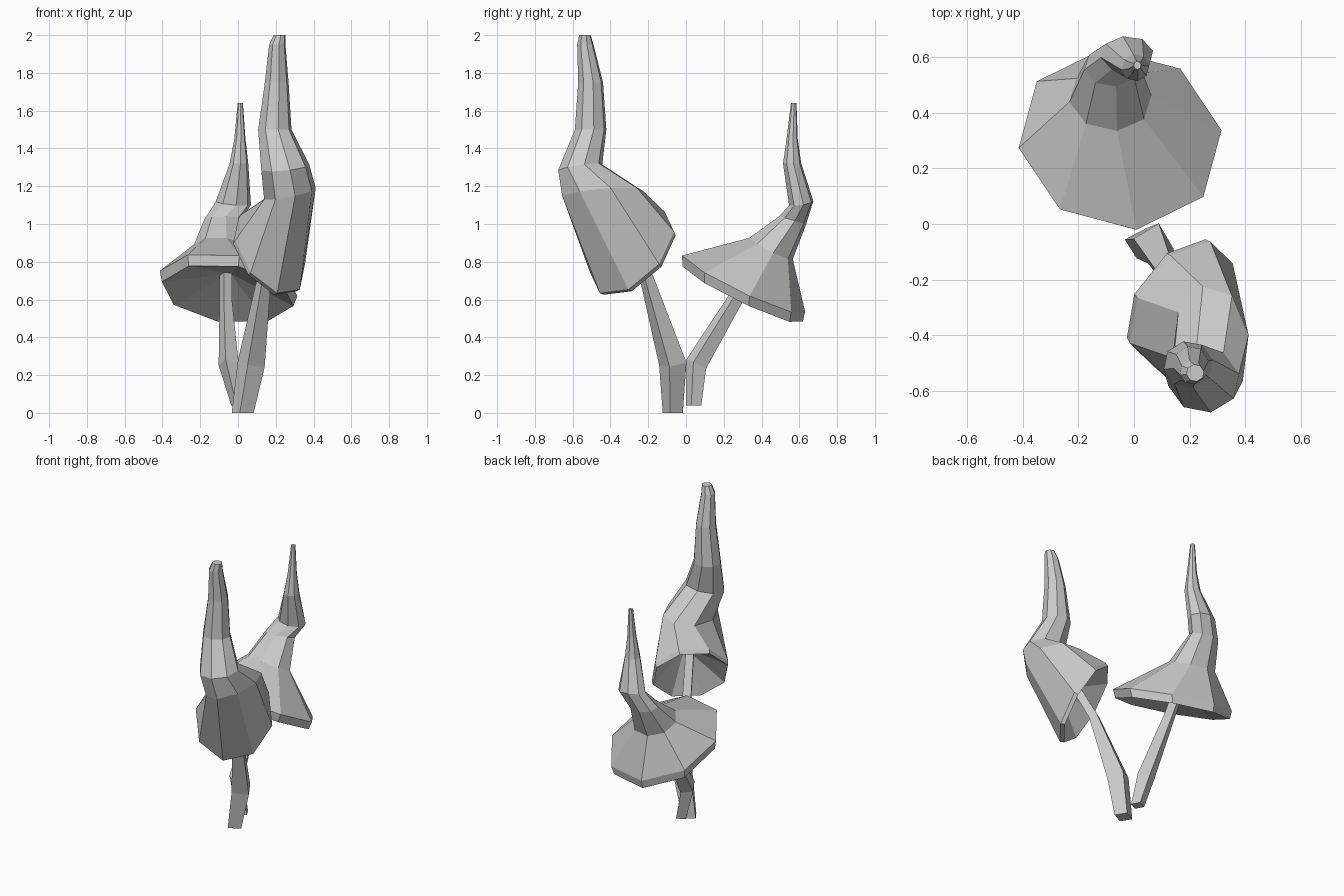
import bpy
import bmesh
from math import cos, sin, tau
from mathutils import Vector

cube = bpy.data.objects.get("Cube")
if cube:
    bpy.data.objects.remove(cube, do_unlink=True)

# One plain grey for everything
grey = bpy.data.materials.new("plain_grey")
grey.use_nodes = True
colour = (0.6, 0.6, 0.6, 1)
grey.diffuse_color = colour
grey.node_tree.nodes["Principled BSDF"].inputs["Base Color"].default_value = colour

UP = (0, 0, 1)


def add_ring(bm, centre, normal, width, depth, sides, phase):
    """Ring of vertices around centre, lying across the given normal."""
    normal = Vector(normal).normalized()
    across = Vector((1, 0, 0))
    across = (across - normal * across.dot(normal)).normalized()
    along = normal.cross(across)
    ring = []
    for i in range(sides):
        angle = phase + tau * i / sides
        offset = across * cos(angle) * width + along * sin(angle) * depth
        ring.append(bm.verts.new(Vector(centre) + offset))
    return ring


def bridge(bm, lower, upper):
    count = len(lower)
    for i in range(count):
        j = (i + 1) % count
        bm.faces.new((lower[i], lower[j], upper[j], upper[i]))


def loft(name, sections, sides, phase=0.0, hollow=None):
    """Skin a stack of rings; hollow is the depth of a concave underside."""
    bm = bmesh.new()
    rings = [add_ring(bm, *section, sides, phase) for section in sections]
    for lower, upper in zip(rings, rings[1:]):
        bridge(bm, lower, upper)
    bm.faces.new(rings[-1])
    if hollow:
        centre, normal = sections[0][:2]
        apex = bm.verts.new(Vector(centre) + Vector(normal).normalized() * hollow)
        rim = rings[0]
        for i in range(sides):
            bm.faces.new((rim[(i + 1) % sides], rim[i], apex))
    else:
        bm.faces.new(rings[0][::-1])
    bmesh.ops.recalc_face_normals(bm, faces=bm.faces[:])
    mesh = bpy.data.meshes.new(name)
    bm.to_mesh(mesh)
    bm.free()
    mesh.materials.append(grey)
    obj = bpy.data.objects.new(name, mesh)
    bpy.context.collection.objects.link(obj)
    return obj


# Tall front mushroom: sideways bell that bends up into a long horn
tilt = (0.62, -0.56, 0.55)
loft("front_cap", [
    ((0.155, -0.27, 0.835), tilt, 0.235, 0.27),
    ((0.17, -0.285, 0.85), tilt, 0.24, 0.28),
    ((0.275, -0.44, 1.16), (-0.2, -0.08, 1), 0.142, 0.22),
    ((0.25, -0.56, 1.3), (-0.1, -0.15, 1), 0.13, 0.12),
    ((0.195, -0.505, 1.5), UP, 0.09, 0.085),
    ((0.205, -0.505, 1.75), UP, 0.064, 0.067),
    ((0.208, -0.533, 1.95), UP, 0.044, 0.044),
    ((0.22, -0.535, 2.0), UP, 0.032, 0.031),
], sides=8, phase=0.2, hollow=0.2)

loft("front_stem", [
    ((0.025, -0.07, 0), UP, 0.06, 0.055),
    ((0.07, -0.07, 0.26), (0.2, -0.15, 1), 0.075, 0.075),
    ((0.14, -0.21, 0.72), (0.15, -0.3, 1), 0.037, 0.037),
    ((0.2, -0.33, 0.98), (0.15, -0.3, 1), 0.035, 0.035),
], sides=4, phase=-0.26)

# Shorter back mushroom: wide tilted disc rising to a thin crooked horn
slope = (0.14, 0.48, 1)
loft("back_cap", [
    ((-0.055, 0.3, 0.63), slope, 0.355, 0.355),
    ((-0.05, 0.305, 0.685), slope, 0.372, 0.362),
    ((-0.085, 0.45, 0.87), (0.1, 0.45, 0.88), 0.15, 0.13),
    ((-0.08, 0.565, 1.02), (0, 0.3, 1), 0.1, 0.075),
    ((-0.025, 0.61, 1.11), (0.1, -0.15, 1), 0.095, 0.066),
    ((0.005, 0.562, 1.32), UP, 0.05, 0.049),
    ((0.01, 0.562, 1.45), UP, 0.03, 0.03),
    ((0.012, 0.57, 1.64), UP, 0.014, 0.015),
], sides=8, phase=0.16, hollow=0.12)

loft("back_stem", [
    ((0.005, 0.04, 0.04), UP, 0.043, 0.043),
    ((-0.05, 0.055, 0.26), (0, 0.5, 1), 0.055, 0.06),
    ((-0.065, 0.26, 0.6), (0, 0.5, 1), 0.034, 0.043),
    ((-0.065, 0.36, 0.76), (0, 0.5, 1), 0.034, 0.043),
], sides=4, phase=-0.3)
